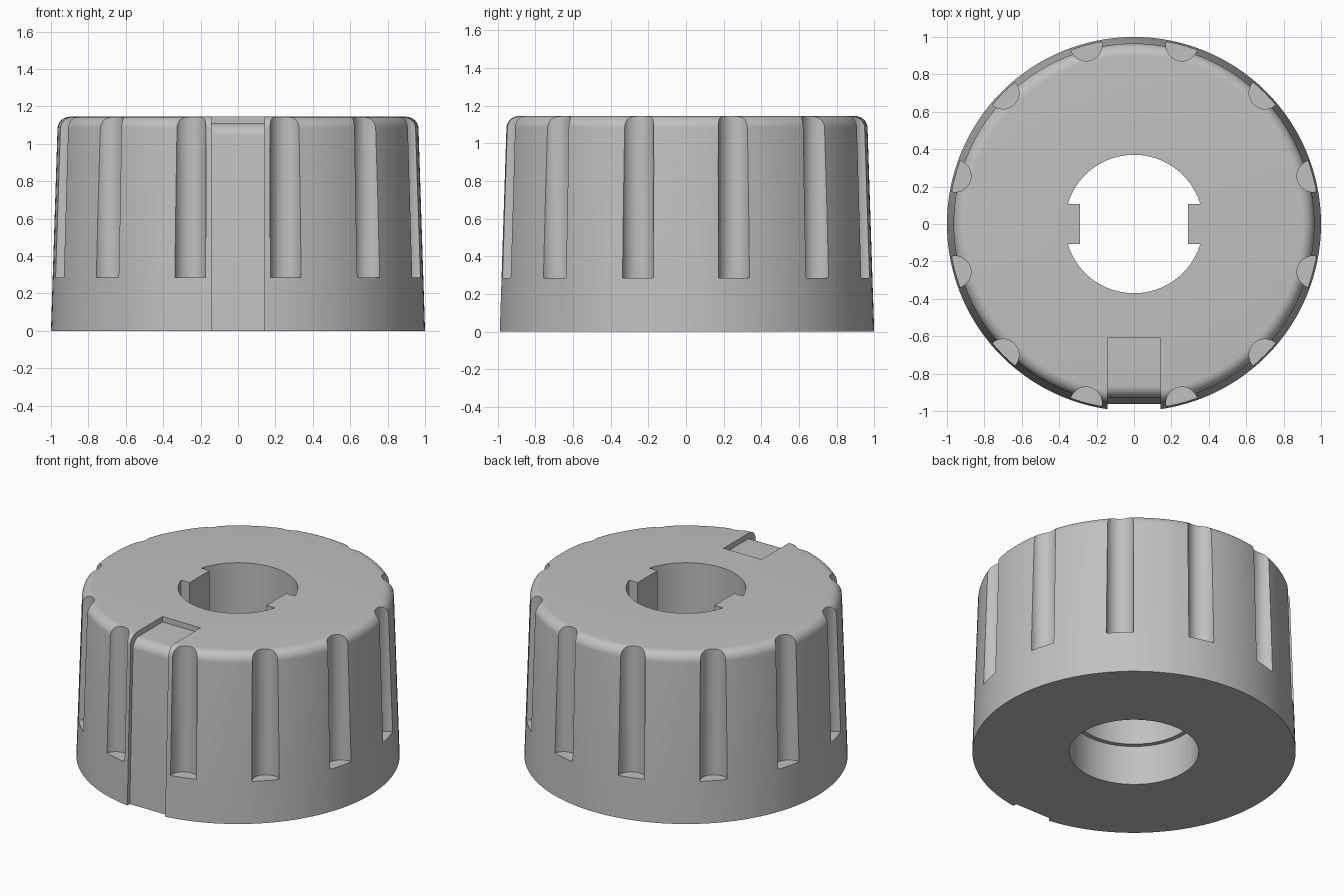
import bpy, bmesh, math
from mathutils import Matrix

if "Cube" in bpy.data.objects:
    bpy.data.objects.remove(bpy.data.objects["Cube"])

HEIGHT = 1.145
FILLET = 0.065
BORE = 0.37
SLOT = 0.143

grey = bpy.data.materials.new("plain grey")
grey.use_nodes = True
grey.diffuse_color = (0.53, 0.53, 0.53, 1)
grey.node_tree.nodes["Principled BSDF"].inputs["Base Color"].default_value = grey.diffuse_color


def to_object(name, bm):
    bmesh.ops.recalc_face_normals(bm, faces=bm.faces)
    mesh = bpy.data.meshes.new(name)
    bm.to_mesh(mesh)
    bm.free()
    mesh.materials.append(grey)
    obj = bpy.data.objects.new(name, mesh)
    bpy.context.collection.objects.link(obj)
    return obj


def lathe(name, profile, steps):
    """Revolve a closed (radius, height) profile around z."""
    bm = bmesh.new()
    rings = []
    for i in range(steps):
        a = math.tau * i / steps
        rings.append([bm.verts.new((r * math.cos(a), r * math.sin(a), z)) for r, z in profile])
    for i, ring in enumerate(rings):
        following = rings[(i + 1) % steps]
        for j in range(len(profile)):
            k = (j + 1) % len(profile)
            bm.faces.new((ring[j], following[j], following[k], ring[k]))
    return to_object(name, bm)


def prism(name, outline, half_width):
    """Extrude a (y, z) outline across x."""
    bm = bmesh.new()
    face = bm.faces.new([bm.verts.new((-half_width, y, z)) for y, z in outline])
    side = bmesh.ops.extrude_face_region(bm, geom=[face])["geom"]
    bmesh.ops.translate(bm, vec=(2 * half_width, 0, 0),
                        verts=[v for v in side if isinstance(v, bmesh.types.BMVert)])
    return to_object(name, bm)


def boolean(target, tool, operation):
    tool.hide_render = True
    mod = target.modifiers.new(tool.name, "BOOLEAN")
    mod.operation = operation
    mod.solver = "EXACT"
    mod.object = tool
    bpy.context.view_layer.objects.active = target
    bpy.ops.object.modifier_apply(modifier=mod.name)
    bpy.data.objects.remove(tool)


def shoulder(inset):
    """Tapered side and rounded top edge, moved inwards by inset."""
    points = [(1 - inset, 0)]
    for i in range(9):
        a = math.radians(2 + 88 * i / 8)
        points.append((0.9 - inset + FILLET * math.cos(a),
                       HEIGHT - inset - FILLET + FILLET * math.sin(a)))
    return points


# Knob body with a stepped bore
bore = [(BORE, HEIGHT), (BORE, 0.27), (0.40, 0.27), (0.40, 0)]
knob = lathe("knob_body", shoulder(0) + bore, 128)

# Twelve grip flutes around the side
bm = bmesh.new()
for i in range(12):
    a = math.radians(15 + 30 * i)
    place = Matrix.Translation((0.99 * math.cos(a), 0.99 * math.sin(a), 0.285 + 0.5))
    bmesh.ops.create_cone(bm, cap_ends=True, segments=32, radius1=0.085, radius2=0.085,
                          depth=1, matrix=place)
boolean(knob, to_object("flute_cutter", bm), "DIFFERENCE")

# Shallow pointer slot down the front and onto the top
inner = [(-r, z) for r, z in shoulder(0.037)]
inner[0] = (inner[0][0], -0.001)
outline = inner + [(-0.61, HEIGHT - 0.037), (-0.61, 1.3), (-1.2, 1.3), (-1.2, -0.001)]
boolean(knob, prism("slot_cutter", outline, SLOT), "DIFFERENCE")

# Two keys inside the bore
bm = bmesh.new()
for side in (-1, 1):
    bottom = 0.45
    place = Matrix.Translation((side * 0.35, 0, (HEIGHT + bottom) / 2))
    scale = Matrix.Diagonal((0.12, 0.215, HEIGHT - bottom, 1))
    bmesh.ops.create_cube(bm, size=1, matrix=place @ scale)
boolean(knob, to_object("bore_keys", bm), "UNION")

# Smooth curved walls, crisp edges
bpy.ops.object.select_all(action="DESELECT")
knob.select_set(True)
bpy.context.view_layer.objects.active = knob
bpy.ops.object.shade_smooth_by_angle(angle=math.radians(25))
